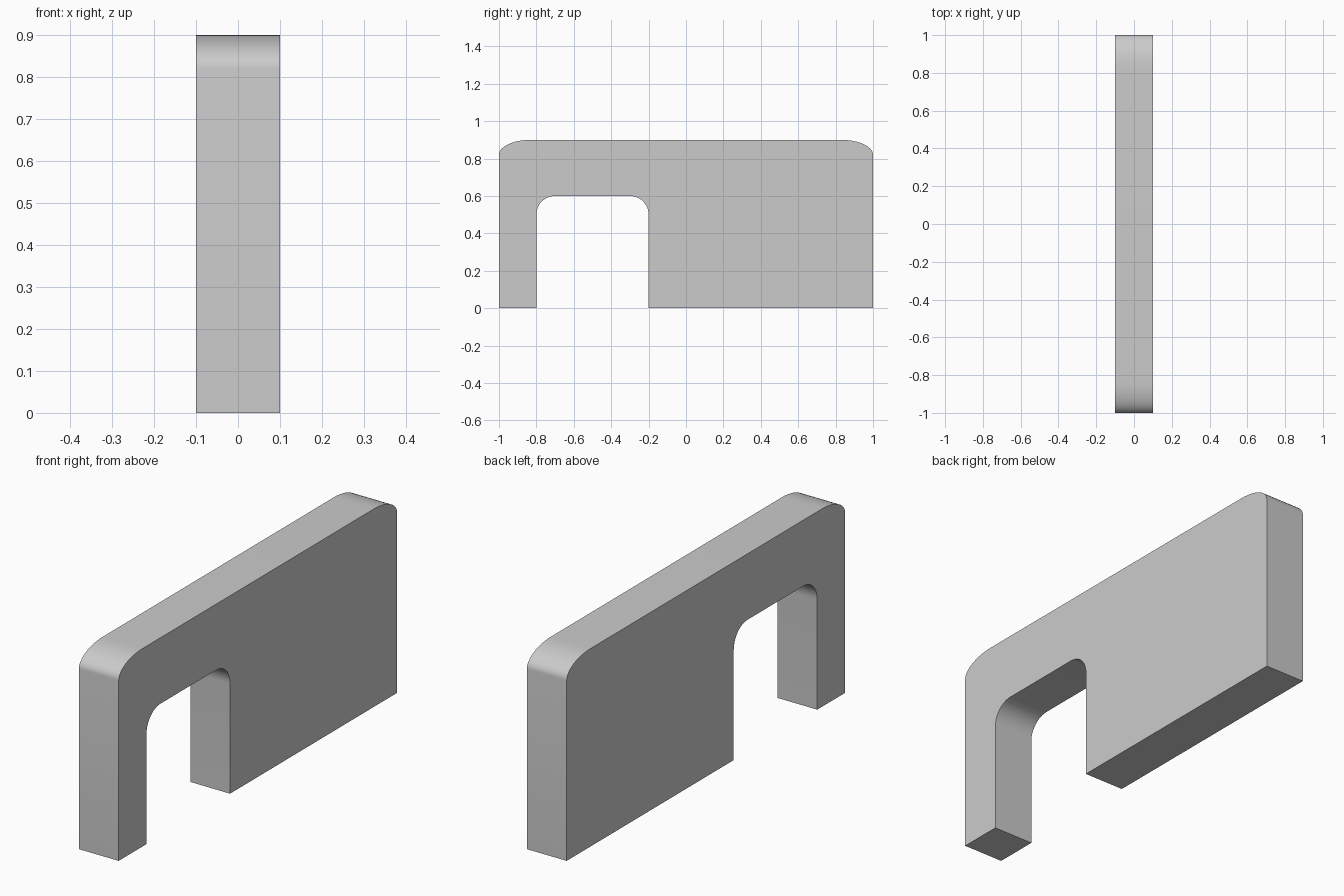
import bpy, bmesh
from math import cos, sin, pi

if "Cube" in bpy.data.objects:
    bpy.data.objects.remove(bpy.data.objects["Cube"])

HALF_T = 0.1      # half thickness along x
STEPS = 12        # segments per rounded corner


def corner(cy, cz, ry, rz, start, end):
    """Elliptical quarter arc in the y-z plane, angles in quarter turns."""
    pts = []
    for i in range(STEPS + 1):
        a = (start + (end - start) * i / STEPS) * pi / 2
        pts.append((cy + ry * cos(a), cz + rz * sin(a)))
    return pts


# Side outline: wall with rounded top ends and an off-centre doorway
profile = [(-0.2, 0), (1, 0)]
profile += corner(0.83, 0.82, 0.17, 0.08, 0, 1)
profile += corner(-0.83, 0.82, 0.17, 0.08, 1, 2)
profile += [(-1, 0), (-0.8, 0)]
profile += corner(-0.7, 0.5, 0.1, 0.1, 2, 1)
profile += corner(-0.3, 0.5, 0.1, 0.1, 1, 0)

# Extrude the outline across the thickness
bm = bmesh.new()
face = bm.faces.new([bm.verts.new((-HALF_T, y, z)) for y, z in profile])
ext = bmesh.ops.extrude_face_region(bm, geom=[face], use_keep_orig=True)
verts = [g for g in ext["geom"] if isinstance(g, bmesh.types.BMVert)]
bmesh.ops.translate(bm, verts=verts, vec=(2 * HALF_T, 0, 0))
bmesh.ops.recalc_face_normals(bm, faces=bm.faces)

mesh = bpy.data.meshes.new("wall_with_doorway")
bm.to_mesh(mesh)
bm.free()
wall = bpy.data.objects.new("wall_with_doorway", mesh)
bpy.context.collection.objects.link(wall)

# Smooth the rounded corners, keep the outline edges crisp
bpy.context.view_layer.objects.active = wall
wall.select_set(True)
bpy.ops.object.shade_smooth_by_angle(angle=pi / 6)
